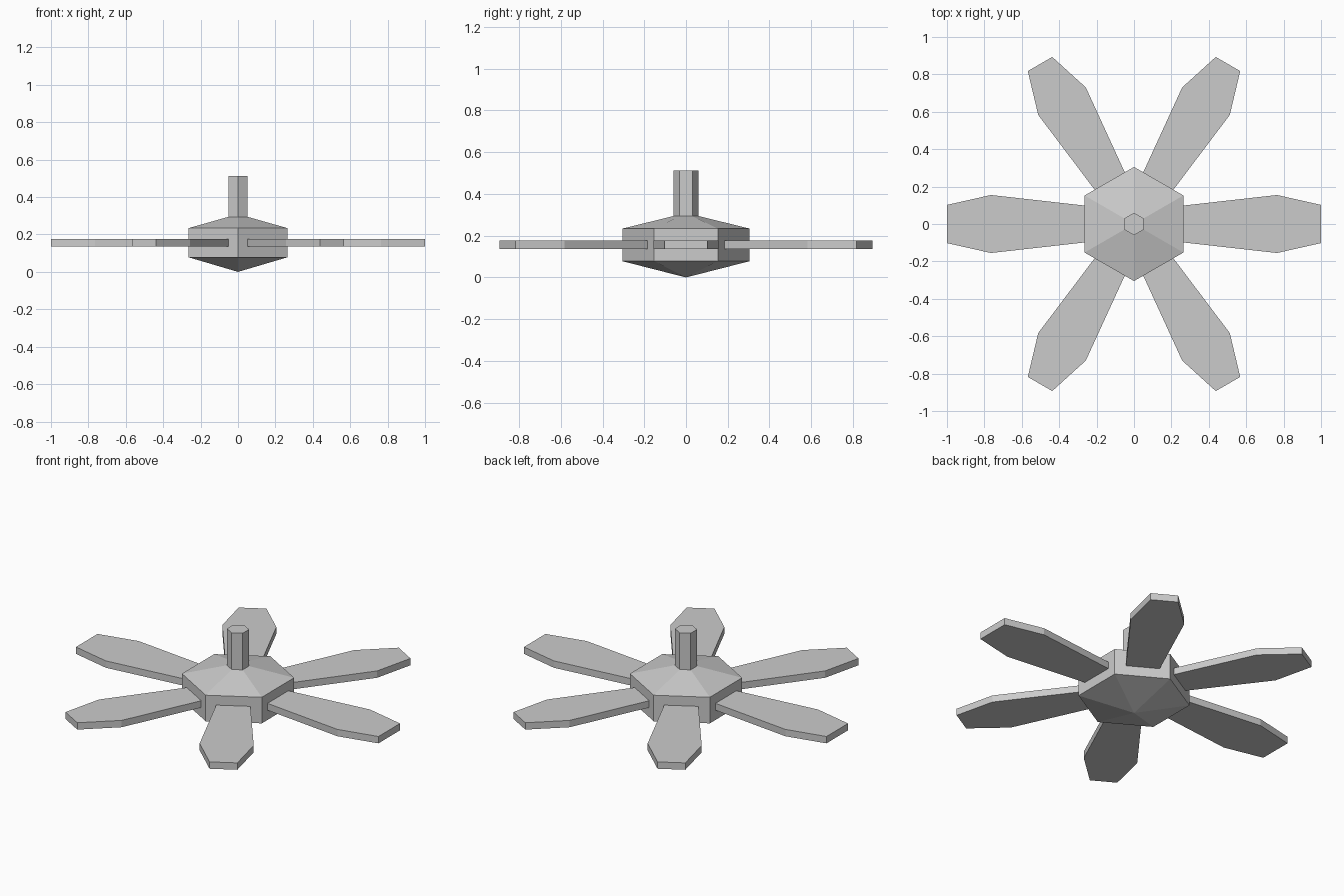
import bpy, bmesh
from math import sin, cos, radians
from mathutils import Matrix

if "Cube" in bpy.data.objects:
    bpy.data.objects.remove(bpy.data.objects["Cube"])

SIDES = 6
Z_LOW, Z_HIGH = 0.136, 0.177


def make_object(name, bm):
    bmesh.ops.recalc_face_normals(bm, faces=bm.faces[:])
    mesh = bpy.data.meshes.new(name)
    bm.to_mesh(mesh)
    bm.free()
    obj = bpy.data.objects.new(name, mesh)
    bpy.context.collection.objects.link(obj)
    return obj


# Six-sided hub with pointed underside, sloped shoulder and spindle
def hub(profile):
    bm = bmesh.new()
    apex = bm.verts.new((0, 0, 0))
    rings = []
    for r, z in profile:
        rings.append([bm.verts.new((r * cos(radians(30 + 60 * i)),
                                    r * sin(radians(30 + 60 * i)), z))
                      for i in range(SIDES)])
    for i in range(SIDES):
        j = (i + 1) % SIDES
        bm.faces.new((apex, rings[0][j], rings[0][i]))
        for a, b in zip(rings, rings[1:]):
            bm.faces.new((a[i], a[j], b[j], b[i]))
    bm.faces.new(rings[-1])
    make_object("hub_and_spindle", bm)


# Flat blade: outline along +x, extruded up, then turned into place
def blade(name, outline, angle, flip=1):
    bm = bmesh.new()
    face = bm.faces.new([bm.verts.new((x, y * flip, Z_LOW)) for x, y in outline])
    out = bmesh.ops.extrude_face_region(bm, geom=[face])
    top = [v for v in out["geom"] if isinstance(v, bmesh.types.BMVert)]
    bmesh.ops.translate(bm, verts=top, vec=(0, 0, Z_HIGH - Z_LOW))
    bmesh.ops.transform(bm, matrix=Matrix.Rotation(radians(angle), 4, 'Z'),
                        verts=bm.verts[:])
    make_object(name, bm)


hub([(0.305, 0.078), (0.305, 0.234), (0.06, 0.294), (0.06, 0.513)])

side_outline = [(0.25, -0.097), (0.765, -0.155), (1.0, -0.102),
                (1.0, 0.102), (0.765, 0.155), (0.25, 0.097)]
diagonal_outline = [(0.25, -0.089), (0.761, -0.152), (0.992, -0.083),
                    (0.992, 0.068), (0.761, 0.142), (0.25, 0.094)]

blade("blade_right", side_outline, 0)
blade("blade_left", side_outline, 180)
blade("blade_back_right", diagonal_outline, 60)
blade("blade_back_left", diagonal_outline, 120, -1)
blade("blade_front_left", diagonal_outline, 240)
blade("blade_front_right", diagonal_outline, 300, -1)
